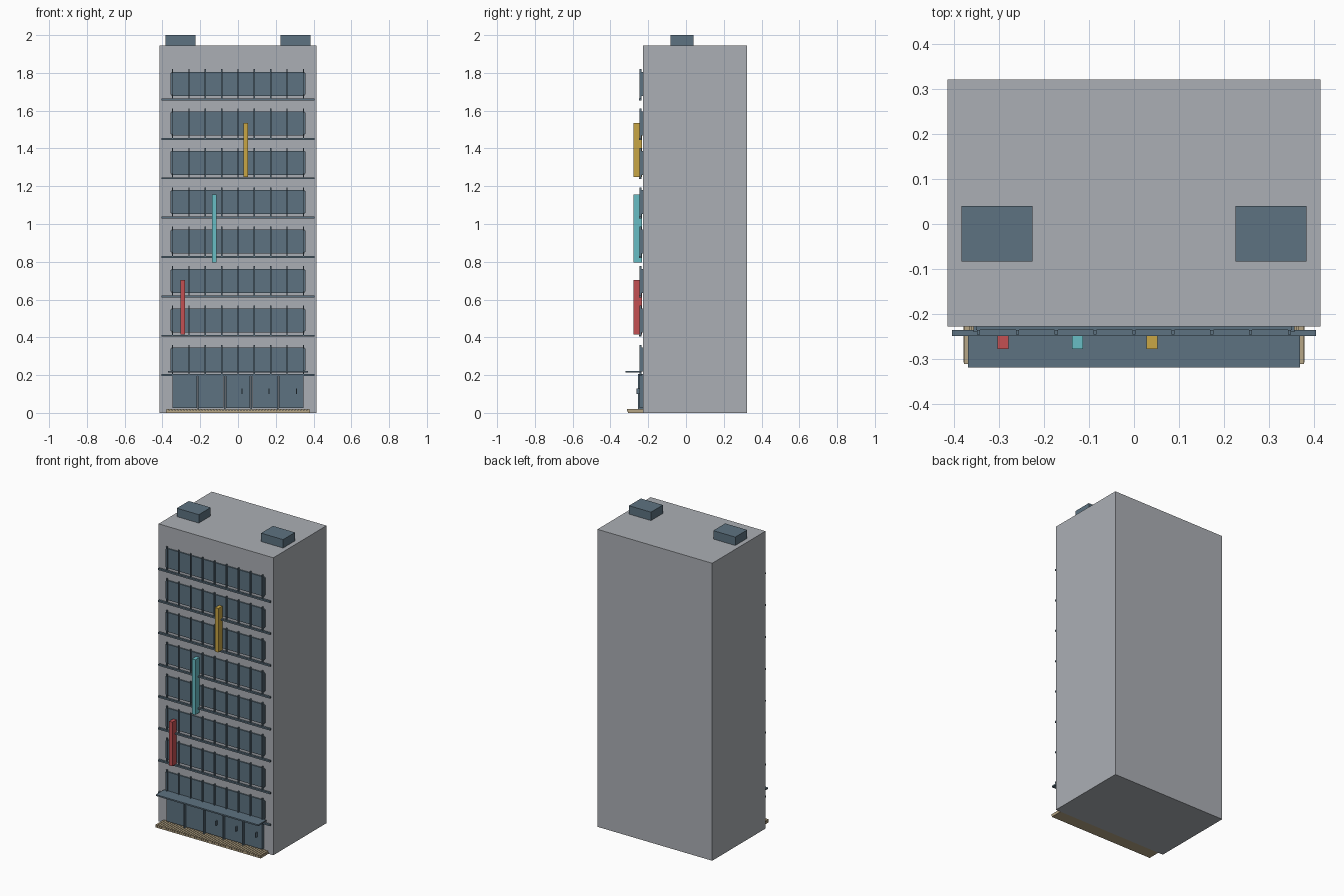
import bpy
import bmesh
from mathutils import Matrix, Vector

if "Cube" in bpy.data.objects:
    bpy.data.objects.remove(bpy.data.objects["Cube"], do_unlink=True)


def material(name, rgb):
    m = bpy.data.materials.new(name)
    m.use_nodes = True
    colour = (*rgb, 1.0)
    m.diffuse_color = colour
    m.node_tree.nodes["Principled BSDF"].inputs["Base Color"].default_value = colour
    return m


concrete = material("concrete grey", (0.41, 0.43, 0.46))
steel = material("steel blue", (0.11, 0.17, 0.22))
tan = material("deck tan", (0.47, 0.38, 0.24))
red = material("sign red", (0.55, 0.08, 0.085))
cyan = material("sign cyan", (0.14, 0.51, 0.56))
yellow = material("sign yellow", (0.58, 0.38, 0.06))


def boxes(name, mat, spans):
    """One object made of boxes, each given as (x0, x1), (y0, y1), (z0, z1)."""
    bm = bmesh.new()
    for span in spans:
        size = Vector([b - a for a, b in span])
        centre = Vector([(a + b) / 2 for a, b in span])
        bmesh.ops.create_cube(bm, size=1,
                              matrix=Matrix.Translation(centre) @ Matrix.Diagonal(size).to_4x4())
    mesh = bpy.data.meshes.new(name)
    bm.to_mesh(mesh)
    bm.free()
    mesh.materials.append(mat)
    ob = bpy.data.objects.new(name, mesh)
    bpy.context.collection.objects.link(ob)


def around(c, w):
    return (c - w / 2, c + w / 2)


WALL = -0.228       # front wall plane
HALF = 0.352        # half width of the glazing
FLOORS, FIRST, STEP = 8, 0.2, 0.2085

# Tower and roof plant
boxes("tower", concrete, [((-0.415, 0.415), (WALL, 0.322), (0, 1.945))])
boxes("roof_units", steel, [(around(s * 0.305, 0.159), (-0.083, 0.04), (1.94, 2.0))
                            for s in (-1, 1)])

# Upper floors: glazing, posts and ledge on each
for i in range(FLOORS):
    z = FIRST + i * STEP
    n = i + 1
    boxes(f"window_band_{n}", steel, [((-HALF, HALF), (-0.236, WALL + 0.01), (z + 0.018, z + 0.145))])
    boxes(f"window_ends_{n}", steel, [(around(s * HALF, 0.01), (-0.24, WALL), (z + 0.025, z + 0.14))
                                      for s in (-1, 1)])
    boxes(f"window_posts_{n}", steel, [(around(k * 0.0866, 0.007), (-0.246, -0.236), (z, z + 0.16))
                                       for k in range(-4, 5)])
    boxes(f"ledge_{n}", steel, [((-0.405, 0.405), (-0.249, -0.236), around(z, 0.01))])

# Entrance: door leaves, dividing posts and handles
door = 2 * HALF / 5
boxes("entrance_doors", steel, [(around(k * door, door - 0.012), (-0.245, WALL + 0.01), (0.026, 0.205))
                                for k in range(-2, 3)])
boxes("door_posts", steel, [(around((k - 2.5) * door, 0.008), (-0.255, WALL), (0.02, 0.205))
                            for k in range(1, 5)])
boxes("door_handles", steel, [(around(0.021 + k * 0.144, 0.005), (-0.262, -0.245), (0.1, 0.13))
                              for k in range(3)])
boxes("entrance_canopy", steel, [((-0.37, 0.37), (-0.32, -0.236), (0.213, 0.222))])

# Timber deck: base with narrow slats
boxes("deck_base", tan, [((-0.38, 0.38), (-0.308, WALL), (0, 0.012))])
SLATS = 48
pitch = 0.76 / SLATS
boxes("deck_slats", tan, [(around(-0.38 + (k + 0.5) * pitch, pitch * 0.8), (-0.312, WALL), (0.008, 0.02))
                          for k in range(SLATS)])

# Projecting vertical signs
for name, mat, x, z in (("red_sign", red, -0.292, (0.415, 0.703)),
                        ("cyan_sign", cyan, -0.126, (0.795, 1.155)),
                        ("yellow_sign", yellow, 0.04, (1.248, 1.535))):
    boxes(name, mat, [(around(x, 0.024), (-0.278, -0.234), z)])
